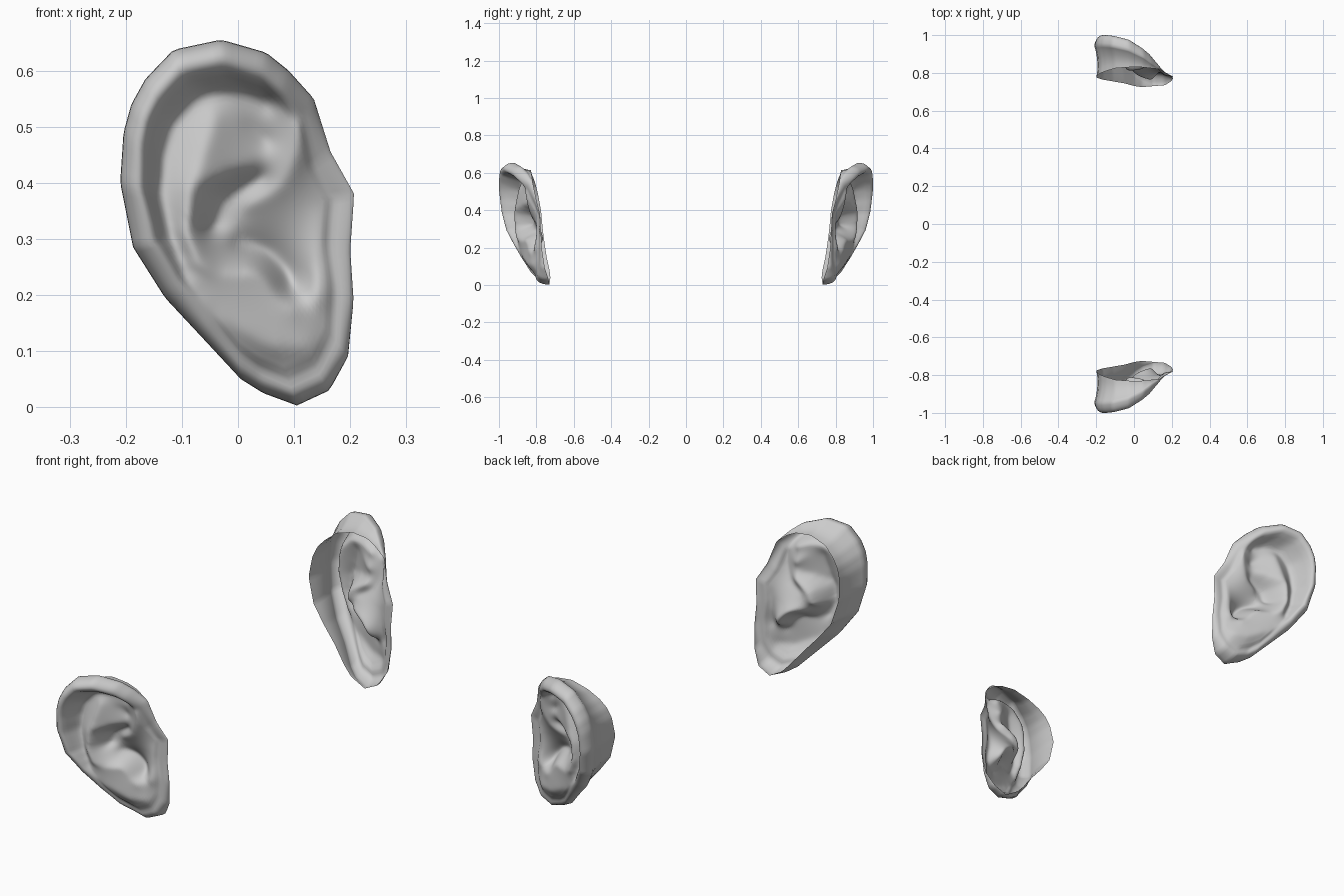
import bpy, bmesh, math
from mathutils import Vector

if "Cube" in bpy.data.objects:
    bpy.data.objects.remove(bpy.data.objects["Cube"])

# Outline of the ear: x, z, outward depth of the side, of the rim crest and of the open back edge, back edge scale
OUTLINE = [
    (.105, .003, .735, .80, .73, 1), (.163, .03, .74, .795, .735, 1), (.196, .09, .755, .785, .755, 1),
    (.206, .19, .77, .785, .77, 1), (.20, .28, .775, .785, .775, 1), (.207, .38, .78, .785, .78, 1),
    (.165, .455, .80, .81, .80, 1), (.135, .55, .82, .85, .82, 1), (.09, .60, .85, .90, .825, .96),
    (.05, .632, .88, .93, .83, .92), (-.03, .655, .92, .975, .83, .88), (-.115, .637, .94, .995, .825, .86),
    (-.165, .585, .945, 1.0, .81, .89), (-.19, .54, .945, 1.0, .80, .92), (-.204, .49, .945, .995, .79, .94),
    (-.21, .40, .94, .985, .775, .95), (-.187, .285, .915, .96, .765, .90), (-.13, .195, .87, .92, .755, .85),
    (-.06, .12, .83, .88, .745, .86), (.005, .05, .78, .835, .73, .89), (.045, .025, .755, .81, .725, .95)]

# Ridges and valleys of the inner ear: x, z, outward depth
FOLDS = {
    "groove": [(-.09, .225, .88), (-.12, .29, .885), (-.143, .38, .885), (-.138, .45, .88),
               (-.12, .51, .88), (-.075, .56, .88), (0, .567, .865), (.06, .54, .84)],
    "antihelix": [(-.04, .52, .895), (-.06, .45, .91), (-.085, .38, .925), (-.088, .31, .925),
                  (-.07, .26, .915), (-.03, .235, .885)],
    "lower_crus": [(-.06, .40, .91), (-.02, .42, .88), (.03, .437, .85)],
    "helix_root": [(.115, .51, .865), (.108, .45, .855), (.075, .392, .84), (.02, .36, .825)],
    "fossa": [(.055, .475, .825), (.02, .505, .85)],
    "upper_bowl": [(.05, .415, .815), (.015, .397, .81), (-.03, .37, .81), (-.045, .32, .81)],
    "lower_bowl": [(.0, .295, .79), (.05, .28, .765), (.085, .245, .75), (.1, .21, .765)],
    "antitragus": [(-.03, .235, .885), (.025, .245, .86), (.055, .23, .845), (.07, .2, .84), (.1, .175, .835)],
    "tragus": [(.15, .34, .80), (.14, .26, .805), (.145, .19, .82)],
    "lobe": [(-.03, .16, .88), (.06, .11, .85), (.13, .11, .825)]}

CENTRE = Vector((0.0, 0.33))
RIM = 0.034          # distance from outline to rim crest
SEGMENTS, RINGS = 128, 36


def resample(points, count, closed):
    """Evenly spaced points along a polyline of tuples."""
    pts = [Vector(p) for p in points]
    if closed:
        pts.append(pts[0].copy())
    steps = [(b - a).length for a, b in zip(pts, pts[1:])]
    total, out = sum(steps), []
    for k in range(count):
        d, i = total * k / (count if closed else count - 1), 0
        while i < len(steps) - 1 and d > steps[i]:
            d -= steps[i]
            i += 1
        out.append(pts[i].lerp(pts[i + 1], min(1, d / steps[i])))
    return out


edge = resample(OUTLINE, SEGMENTS, True)
samples = [tuple(p) for line in FOLDS.values() for p in resample(line, 8 * len(line), False)]
for p in edge:
    q = Vector((p[0], p[1])) - CENTRE
    r = q.length
    # The broad helix keeps its height further inwards
    for inset, drop in ((RIM, 0), (RIM * 1.45, .012)):
        if drop == 0 or p[3] > .9:
            s = CENTRE + q * (1 - inset / r)
            samples.append((s.x, s.y, p[3] - drop))

# Height grid stretched between the folds, then softened
CELL, NX, NZ = 0.006, 76, 114
X0, Z0 = -0.228, -0.012
fixed = {}
for x, z, h in samples:
    fixed.setdefault((round((x - X0) / CELL), round((z - Z0) / CELL)), []).append(h)
fixed = {k: sum(v) / len(v) for k, v in fixed.items()}
grid = [[fixed.get((i, j), .86) for j in range(NZ)] for i in range(NX)]


def relax(keep, rate):
    for i in range(NX):
        left, mid, right = grid[max(i - 1, 0)], grid[i], grid[min(i + 1, NX - 1)]
        for j in range(NZ):
            if not (keep and (i, j) in fixed):
                mean = (left[j] + right[j] + mid[max(j - 1, 0)] + mid[min(j + 1, NZ - 1)]) / 4
                mid[j] += rate * (mean - mid[j])


for _ in range(200):
    relax(True, 1.6)
for _ in range(4):
    relax(False, .7)


def relief(x, z):
    u, v = (x - X0) / CELL, (z - Z0) / CELL
    i, j = int(u), int(v)
    u, v = u - i, v - j
    return ((grid[i][j] * (1 - u) + grid[i + 1][j] * u) * (1 - v)
            + (grid[i][j + 1] * (1 - u) + grid[i + 1][j + 1] * u) * v)


skin = bpy.data.materials.new("grey skin")
skin.diffuse_color = (0.6, 0.6, 0.6, 1)
skin.use_nodes = True
skin.node_tree.nodes["Principled BSDF"].inputs["Base Color"].default_value = skin.diffuse_color


def make_ear(name, side):
    bm = bmesh.new()
    loops = []
    # Skirt from the open back edge to the outline, slightly hollow behind the rim
    for f in (0, .2, .4, .6, .8, .92):
        loop = []
        for p in edge:
            hollow = .2 * min(1, (p[2] - p[4]) / .15) * f * (1 - f)
            s = p[5] + (1 - p[5]) * f - hollow
            q = CENTRE + (Vector((p[0], p[1])) - CENTRE) * s
            loop.append(bm.verts.new((q.x, side * (p[4] + (p[2] - p[4]) * f), q.y)))
        loops.append(loop)
    # Rounded rim, then the folded inner surface
    for k in range(RINGS):
        loop = []
        for p in edge:
            d = Vector((p[0], p[1])) - CENTRE
            start = 1 - RIM / d.length
            if k < 6:
                a = k / 6 * math.pi / 2
                t = 1 - (1 - start) * (1 - math.cos(a))
                h = p[2] + (p[3] - p[2]) * math.sin(a)
            else:
                t = start * (1 - (k - 6) / (RINGS - 6))
            q = CENTRE + d * t
            if k >= 6:
                w = max(0, 1 - (k - 6) / 3)
                h = p[3] * w + relief(q.x, q.y) * (1 - w)
            loop.append(bm.verts.new((q.x, side * h, q.y)))
        loops.append(loop)
    for a, b in zip(loops, loops[1:]):
        for i in range(SEGMENTS):
            j = (i + 1) % SEGMENTS
            ring = (a[i], a[j], b[j], b[i])
            bm.faces.new(ring if side < 0 else ring[::-1])
    tip = bm.verts.new((CENTRE.x, side * relief(*CENTRE), CENTRE.y))
    for i in range(SEGMENTS):
        f = (loops[-1][i], loops[-1][(i + 1) % SEGMENTS], tip)
        bm.faces.new(f if side < 0 else f[::-1])
    bmesh.ops.remove_doubles(bm, verts=bm.verts, dist=1e-5)
    mesh = bpy.data.meshes.new(name)
    bm.to_mesh(mesh)
    bm.free()
    mesh.materials.append(skin)
    ear = bpy.data.objects.new(name, mesh)
    bpy.context.collection.objects.link(ear)
    bpy.ops.object.select_all(action='DESELECT')
    ear.select_set(True)
    bpy.context.view_layer.objects.active = ear
    bpy.ops.object.shade_smooth_by_angle(angle=math.radians(60))


make_ear("front_ear", -1)
make_ear("back_ear", 1)
